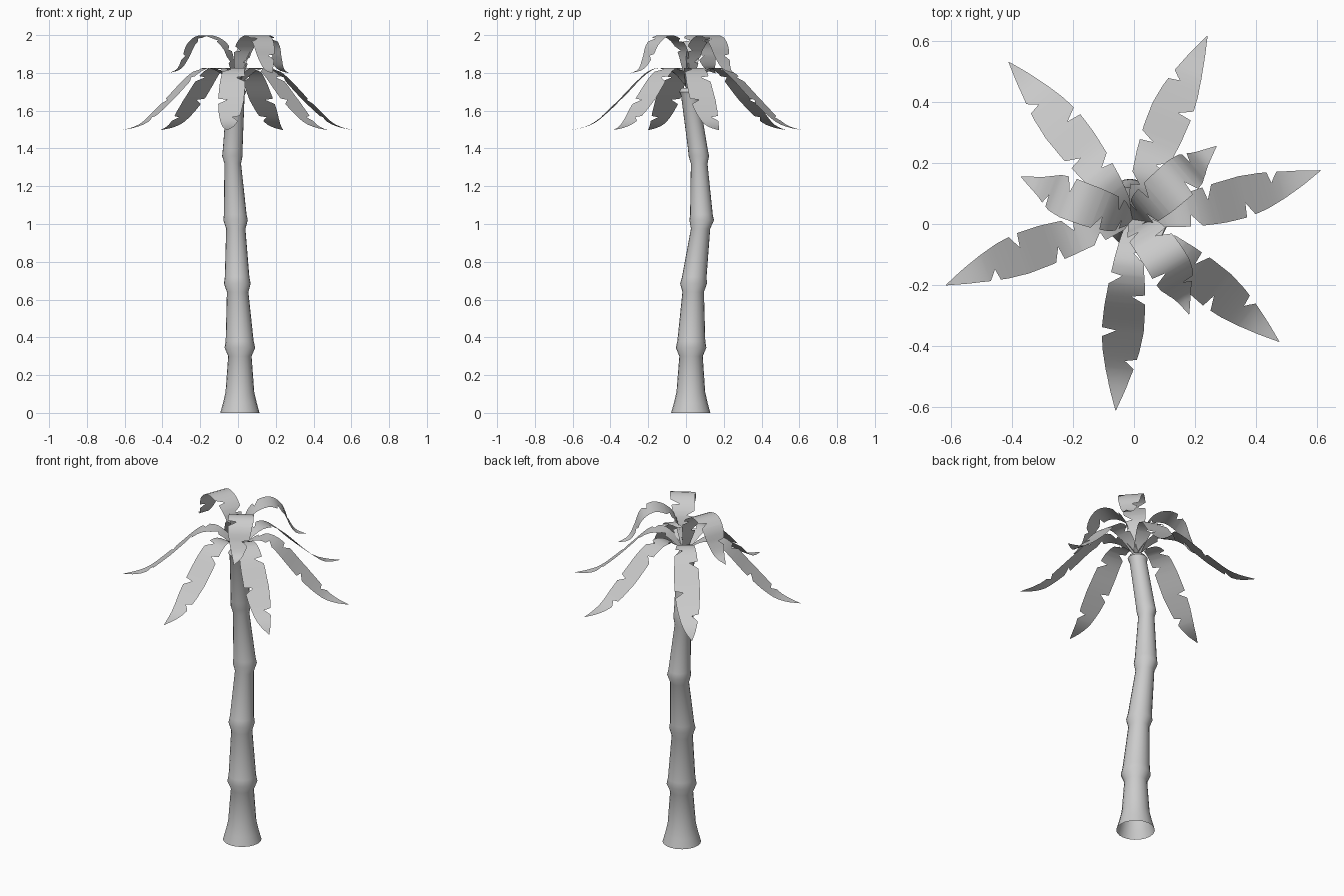
import bpy, math
from mathutils import Vector

if "Cube" in bpy.data.objects:
    bpy.data.objects.remove(bpy.data.objects["Cube"])


def lerp_table(table, t):
    """Piecewise linear lookup; rows are (key, value...)."""
    for a, b in zip(table, table[1:]):
        if t <= b[0]:
            f = (t - a[0]) / (b[0] - a[0])
            return [u + (v - u) * f for u, v in zip(a[1:], b[1:])]
    return list(table[-1][1:])


def make_object(name, verts, faces, angle):
    mesh = bpy.data.meshes.new(name)
    mesh.from_pydata(verts, [], faces)
    mesh.update()
    ob = bpy.data.objects.new(name, mesh)
    bpy.context.collection.objects.link(ob)
    bpy.ops.object.select_all(action='DESELECT')
    ob.select_set(True)
    bpy.context.view_layer.objects.active = ob
    bpy.ops.object.shade_smooth_by_angle(angle=math.radians(angle))
    return ob


# Trunk: leaning centre line (z, x, y) and ringed radius profile (z, r)
CENTRE = [(0, .01, .025), (.35, .01, .027), (.69, -.004, .04), (1.02, -.013, .083),
          (1.36, -.03, .068), (1.72, -.01, .015)]
PROFILE = [(0, .104), (.05, .09), (.11, .076), (.30, .062), (.345, .081), (.38, .074),
           (.64, .057), (.685, .071), (.72, .065), (.975, .051), (1.02, .065),
           (1.05, .06), (1.32, .044), (1.36, .054), (1.40, .052), (1.68, .047),
           (1.70, .054), (1.72, .04)]
SIDES = 20
verts, faces = [], []
for z, r in PROFILE:
    cx, cy = lerp_table(CENTRE, z)
    verts += [(cx + r * math.cos(k * math.tau / SIDES),
               cy + r * math.sin(k * math.tau / SIDES), z) for k in range(SIDES)]
for i in range(len(PROFILE) - 1):
    for k in range(SIDES):
        n = (k + 1) % SIDES
        faces.append((i * SIDES + k, i * SIDES + n, (i + 1) * SIDES + n, (i + 1) * SIDES + k))
faces.append(tuple(range(len(verts) - SIDES, len(verts))))
make_object("trunk", verts, faces, 50)


def smooth_path(pts, steps=10):
    """Catmull-Rom through 2D points."""
    pts = [Vector(p) for p in pts]
    p = [2 * pts[0] - pts[1]] + pts + [2 * pts[-1] - pts[-2]]
    out = []
    for i in range(1, len(p) - 2):
        a, b, c, d = p[i - 1:i + 3]
        for s in range(steps):
            t = s / steps
            out.append(.5 * (2 * b + (c - a) * t + (2 * a - 5 * b + 4 * c - d) * t * t
                             + (3 * b - a - 3 * c + d) * t ** 3))
    return out + [pts[-1]]


# Leaf outline: half width along the leaf, with torn V notches on each side
WIDTH = [(0, .016), (.12, .034), (.22, .048), (.32, .059), (.45, .067), (.6, .069),
         (.72, .06), (.82, .045), (.91, .026), (1, .001)]
NOTCHES = {1: (.19, .39, .77), -1: (.29, .6)}


def half_width(t, side):
    w = lerp_table(WIDTH, t)[0]
    for n in NOTCHES[side]:
        d = (t - n) / (.04 if t > n else .012)
        if abs(d) < 1:
            w *= .3 + .7 * abs(d)
    return w


ROWS = sorted({round(i / 28, 4) for i in range(29)} |
              {round(n + d, 4) for s in NOTCHES.values() for n in s for d in (-.012, 0, .04)})


def leaf(name, path, tip, bend):
    base = Vector((-.005, .015))
    along = Vector(tip) - base
    length = along.length
    along.normalize()
    across = Vector((-along.y, along.x))
    pts = smooth_path(path)
    dist = [0]
    for a, b in zip(pts, pts[1:]):
        dist.append(dist[-1] + (Vector((b.x * length, b.y)) - Vector((a.x * length, a.y))).length)
    table = [(d / dist[-1], p.x, p.y) for d, p in zip(dist, pts)]
    verts, faces = [], []
    for t in ROWS:
        r, z = lerp_table(table, t)
        mid = base + along * r * length + across * bend * (r * r - r)
        for off in (half_width(t, 1), 0, -half_width(t, -1)):
            p = mid + across * off
            verts.append((p.x, p.y, z))
    for i in range(len(ROWS) - 1):
        for j in (0, 1):
            k = i * 3 + j
            faces.append((k, k + 1, k + 4, k + 3))
    make_object(name, verts, faces, 60)


# Lower crown: six long drooping leaves (path is reach fraction, height)
LOWER = [(0, 1.72), (.06, 1.765), (.15, 1.81), (.24, 1.827), (.33, 1.81), (.42, 1.765),
         (.58, 1.66), (.77, 1.55), (.88, 1.514), (1, 1.497)]
for i, (tip, bend) in enumerate([((.61, .175), .08), ((.24, .615), -.06), ((-.41, .53), .04),
                                 ((-.615, -.2), .06), ((-.06, -.61), 0), ((.475, -.385), 0)]):
    leaf(f"lower_leaf_{i + 1}", LOWER, tip, bend)

# Upper crown: three short leaves that rise and curl over
UPPER = [(0, 1.74), (.06, 1.82), (.13, 1.92), (.28, 1.98), (.48, 1.998), (.65, 1.955),
         (.74, 1.88), (.84, 1.82), (1, 1.798)]
for i, (tip, bend) in enumerate([((.27, .255), 0), ((-.37, .155), -.04), ((.18, -.295), -.1)]):
    leaf(f"upper_leaf_{i + 1}", UPPER, tip, bend)
